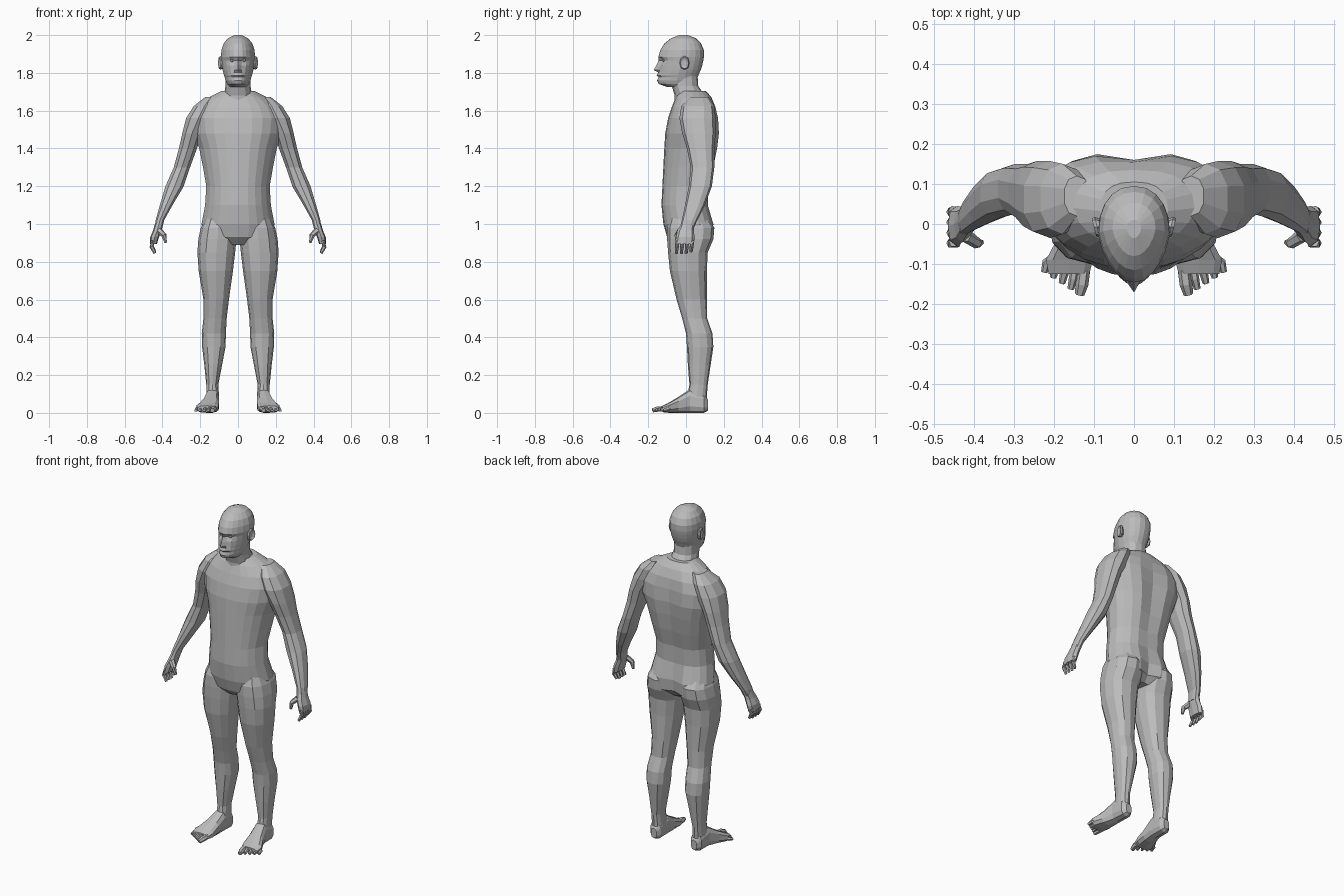
import bpy
import bmesh
import math
from mathutils import Vector

default_cube = bpy.data.objects.get("Cube")
if default_cube:
    bpy.data.objects.remove(default_cube, do_unlink=True)

# One plain grey for the whole figure
grey = bpy.data.materials.new("plain_grey")
grey.use_nodes = True
GREY_VALUE = (0.5, 0.5, 0.5, 1)
grey.diffuse_color = GREY_VALUE
grey.node_tree.nodes["Principled BSDF"].inputs["Base Color"].default_value = GREY_VALUE


def finish(name, bm, mirrored):
    """Turn a bmesh into a flat shaded object, mirrored across x if asked."""
    bmesh.ops.recalc_face_normals(bm, faces=bm.faces)
    mesh = bpy.data.meshes.new(name)
    bm.to_mesh(mesh)
    bm.free()
    mesh.materials.append(grey)
    obj = bpy.data.objects.new(name, mesh)
    bpy.context.collection.objects.link(obj)
    if mirrored:
        mirror = obj.modifiers.new("both_sides", 'MIRROR')
        mirror.use_mirror_merge = False
    return obj


def skin(bm, rings):
    """Join rings of points with quads and close both ends."""
    loops = [[bm.verts.new(point) for point in ring] for ring in rings]
    count = len(loops[0])
    for low, high in zip(loops, loops[1:]):
        for i in range(count):
            j = (i + 1) % count
            bm.faces.new((low[i], low[j], high[j], high[i]))
    bm.faces.new(loops[0])
    bm.faces.new(loops[-1])


def oval(x0, x1, y0, y1, sides, power=2.3, egg=0.0):
    """Rounded outline inside a box, starting at the front centre."""
    points = []
    for i in range(sides):
        angle = math.tau * i / sides
        s, c = math.sin(angle), -math.cos(angle)
        x = math.copysign(abs(s) ** (2 / power), s)
        y = math.copysign(abs(c) ** (2 / power), c)
        x *= 1 - egg * max(0, -y)
        points.append(Vector(((x0 + x1 + x * (x1 - x0)) / 2,
                              (y0 + y1 + y * (y1 - y0)) / 2, 0)))
    return points


def limb(name, boxes, sides):
    """Mirrored loft of horizontal ovals: height, inner, outer, front, back."""
    bm = bmesh.new()
    rings = []
    for z, *box in boxes:
        rings.append([p + Vector((0, 0, z)) for p in oval(*box, sides)])
    skin(bm, rings)
    return finish(name, bm, True)


def digit(bm, path, radii, sides=6):
    """Small tapering tube for a finger or toe."""
    path = [Vector(p) for p in path]
    rings = []
    for i, (point, radius) in enumerate(zip(path, radii)):
        along = path[min(i + 1, len(path) - 1)] - path[max(i - 1, 0)]
        turn = along.to_track_quat('Z', 'Y')
        rings.append([point + turn @ Vector((radius * math.cos(math.tau * k / sides),
                                             radius * math.sin(math.tau * k / sides), 0))
                      for k in range(sides)])
    skin(bm, rings)


# Torso: height, half width, front, back, depth of the spine groove
TORSO = [
    (.89, .08, -.06, .09, 0), (.93, .18, -.1, .145, .03),
    (1, .193, -.12, .15, .025), (1.1, .174, -.13, .12, .005),
    (1.2, .168, -.125, .125, .01), (1.3, .185, -.12, .15, .015),
    (1.4, .205, -.115, .17, .02), (1.48, .235, -.11, .18, .02),
    (1.56, .245, -.095, .175, .015), (1.62, .215, -.075, .16, .005),
    (1.67, .155, -.055, .135, 0), (1.705, .085, -.04, .105, 0),
]
SIDES = 20
bm = bmesh.new()
rings = []
for z, half, front, back, groove in TORSO:
    ring = [p + Vector((0, 0, z)) for p in oval(-half, half, front, back, SIDES, 2.5, .22)]
    ring[SIDES // 2].y -= groove
    rings.append(ring)
skin(bm, rings)
finish("torso", bm, False)

# Neck, leaning forward
bm = bmesh.new()
NECK = [(1.62, .09, -.06, .12), (1.68, .075, -.06, .1),
        (1.73, .066, -.075, .065), (1.8, .066, -.08, .06)]
skin(bm, [[p + Vector((0, 0, z)) for p in oval(-half, half, front, back, 12)]
          for z, half, front, back in NECK])
finish("neck", bm, False)

# Head: height, half width, front, back, centre ridge, eye socket depth
HEAD = [
    (1.725, .045, -.1, .02, 0, 0), (1.742, .058, -.145, .045, 0, 0),
    (1.76, .066, -.151, .055, .002, 0), (1.778, .071, -.145, .062, 0, 0),
    (1.787, .074, -.152, .066, .004, 0), (1.802, .078, -.147, .072, 0, 0),
    (1.815, .081, -.146, .078, .025, 0), (1.84, .085, -.143, .086, .014, 0),
    (1.866, .088, -.14, .092, .005, .016), (1.885, .09, -.146, .095, 0, 0),
    (1.92, .088, -.136, .095, 0, 0), (1.955, .077, -.115, .08, 0, 0),
    (1.983, .054, -.08, .053, 0, 0), (2, .018, -.035, .01, 0, 0),
]
bm = bmesh.new()
rings = []
for z, half, front, back, ridge, socket in HEAD:
    ring = [p + Vector((0, 0, z)) for p in oval(-half, half, front, back, SIDES, 2.2, .25)]
    ring[0].y -= ridge
    for side in (1, -1):
        ring[side].y += socket
        ring[2 * side].y += socket / 2
        if ridge > .01:
            ring[side].x *= .8
    rings.append(ring)
skin(bm, rings)
finish("head", bm, False)

# Eyes and ears
bm = bmesh.new()
bmesh.ops.create_uvsphere(bm, u_segments=8, v_segments=6, radius=.012)
bmesh.ops.translate(bm, vec=(.03, -.112, 1.866), verts=bm.verts)
finish("eyes", bm, True)

bm = bmesh.new()
skin(bm, [[Vector((x + .25 * p.x, p.x - .008, p.y + 1.853))
           for p in oval(-w, w, -h, h, 8)]
          for x, w, h in ((.07, .016, .026), (.092, .026, .036), (.1, .022, .031),
                          (.094, .01, .018))])
finish("ears", bm, True)

# Arms, from the shoulder cap down to the wrist
limb("arms", [
    (1.672, .11, .175, .02, .12), (1.625, .12, .236, -.025, .15),
    (1.56, .14, .278, -.035, .157), (1.48, .19, .297, -.02, .157),
    (1.4, .215, .315, .005, .15), (1.3, .252, .342, .025, .15),
    (1.2, .285, .386, .015, .137), (1.1, .345, .415, -.005, .1),
    (1.02, .39, .437, -.022, .06), (.97, .402, .444, -.035, .038),
], 10)

# Hands: palm, four curled fingers and a thumb
limb("palms", [
    (1, .397, .44, -.026, .045), (.965, .405, .45, -.045, .042),
    (.93, .418, .465, -.054, .045), (.893, .43, .465, -.055, .042),
], 8)
bm = bmesh.new()
for i in range(4):
    y = -.045 + i * .026
    tip = .845 + .008 * (i == 3)
    digit(bm, [(.45, y, .91), (.457, y - .003, .88), (.44, y - .006, tip)],
          (.013, .012, .008))
digit(bm, [(.418, -.03, .965), (.392, -.048, .94), (.382, -.046, .9)],
      (.017, .014, .008))
finish("fingers", bm, True)

# Legs, from the hip down to the ankle
limb("legs", [
    (1.04, .03, .17, -.08, .11), (.98, .012, .197, -.1, .15),
    (.92, .008, .21, -.1, .145), (.85, .015, .215, -.095, .115),
    (.75, .027, .208, -.085, .11), (.6, .048, .183, -.05, .11),
    (.5, .06, .183, -.02, .112), (.42, .064, .192, 0, .14),
    (.35, .066, .19, .005, .145), (.25, .085, .178, .01, .13),
    (.15, .104, .168, .018, .115), (.08, .1, .168, .005, .11),
    (.03, .102, .166, .02, .11),
], 12)

# Feet: depth, inner, outer, bottom, top
FEET = [
    (.116, .115, .152, .012, .07), (.095, .1, .17, 0, .1), (.02, .1, .173, 0, .125),
    (-.04, .1, .195, 0, .085), (-.09, .1, .222, 0, .055), (-.125, .11, .215, .004, .038),
]
bm = bmesh.new()
skin(bm, [[Vector((p.x, y, p.y)) for p in oval(*box, 10, 2.8)] for y, *box in FEET])
finish("feet", bm, True)

# Toes, fanning outward and getting shorter
bm = bmesh.new()
for i in range(5):
    x = .122 + i * .022
    reach = -.176 + i * .014
    size = .016 if i == 0 else .011
    digit(bm, [(x, -.09, .024), (x + .008, reach + .025, .02), (x + .014, reach, .013)],
          (size, size, size * .75))
finish("toes", bm, True)
